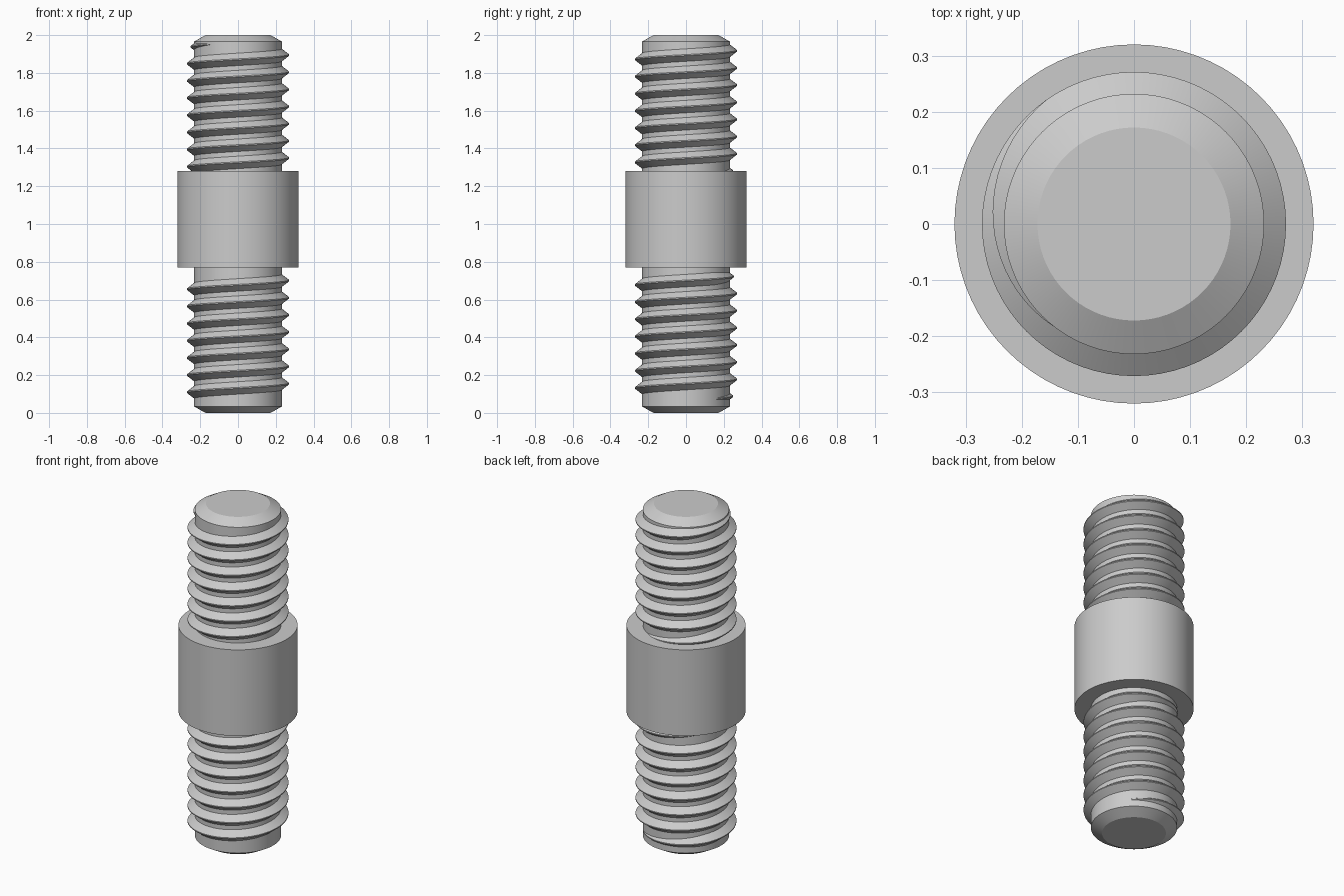
import bpy, bmesh
from math import sin, cos, pi, radians

if "Cube" in bpy.data.objects:
    bpy.data.objects.remove(bpy.data.objects["Cube"])

CORE, CREST, PITCH = 0.232, 0.271, 0.0909
SEGMENTS = 72

steel = bpy.data.materials.new("grey steel")
steel.use_nodes = True
GREY = (0.6, 0.6, 0.6, 1)
steel.diffuse_color = GREY
steel.node_tree.nodes["Principled BSDF"].inputs["Base Color"].default_value = GREY


def finish(name, bm):
    bmesh.ops.recalc_face_normals(bm, faces=bm.faces)
    mesh = bpy.data.meshes.new(name)
    bm.to_mesh(mesh)
    bm.free()
    obj = bpy.data.objects.new(name, mesh)
    bpy.context.collection.objects.link(obj)
    mesh.materials.append(steel)
    bpy.ops.object.select_all(action="DESELECT")
    obj.select_set(True)
    bpy.context.view_layer.objects.active = obj
    bpy.ops.object.shade_smooth_by_angle(angle=radians(25))
    return obj


def skin(bm, rings, around):
    """Bridge successive vertex loops and cap both ends."""
    for a, b in zip(rings, rings[1:]):
        for i in range(around):
            j = (i + 1) % around
            bm.faces.new((a[i], a[j], b[j], b[i]))
    bm.faces.new(rings[0])
    bm.faces.new(rings[-1])


def turned(name, profile):
    """Solid of revolution from (radius, height) points."""
    bm = bmesh.new()
    rings = [[bm.verts.new((r * cos(2 * pi * i / SEGMENTS), r * sin(2 * pi * i / SEGMENTS), z))
              for i in range(SEGMENTS)] for r, z in profile]
    skin(bm, rings, SEGMENTS)
    return finish(name, bm)


def thread(name, z_at_zero, start, end, taper=110):
    """Right-handed ridge; angles in degrees, sinking into the core at both ends."""
    section = [(CORE - 0.02, -0.033), (CORE, -0.033), (CREST, -0.003),
               (CREST, 0.003), (CORE, 0.033), (CORE - 0.02, 0.033)]
    bm = bmesh.new()
    rings = []
    for angle in range(start, end + 1, 5):
        fade = min(1, (angle - start) / taper, (end - angle) / taper)
        sink = (1 - fade) * (CREST - CORE + 0.001)
        t = radians(angle)
        z = z_at_zero + PITCH * angle / 360
        rings.append([bm.verts.new(((r - sink) * cos(t), (r - sink) * sin(t), z + h))
                      for r, h in section])
    skin(bm, rings, len(section))
    return finish(name, bm)


# Plain rod with chamfered ends
turned("rod", [(0.172, 0), (CORE, 0.034), (CORE, 1.966), (0.172, 2)])

# Wide collar at the middle
turned("collar", [(0.32, 0.77), (0.32, 1.28)])

# Threads on both ends
thread("lower_thread", 0.064, 40, 7 * 360 + 150)
thread("upper_thread", 1.258, 45, 7 * 360 + 235)
